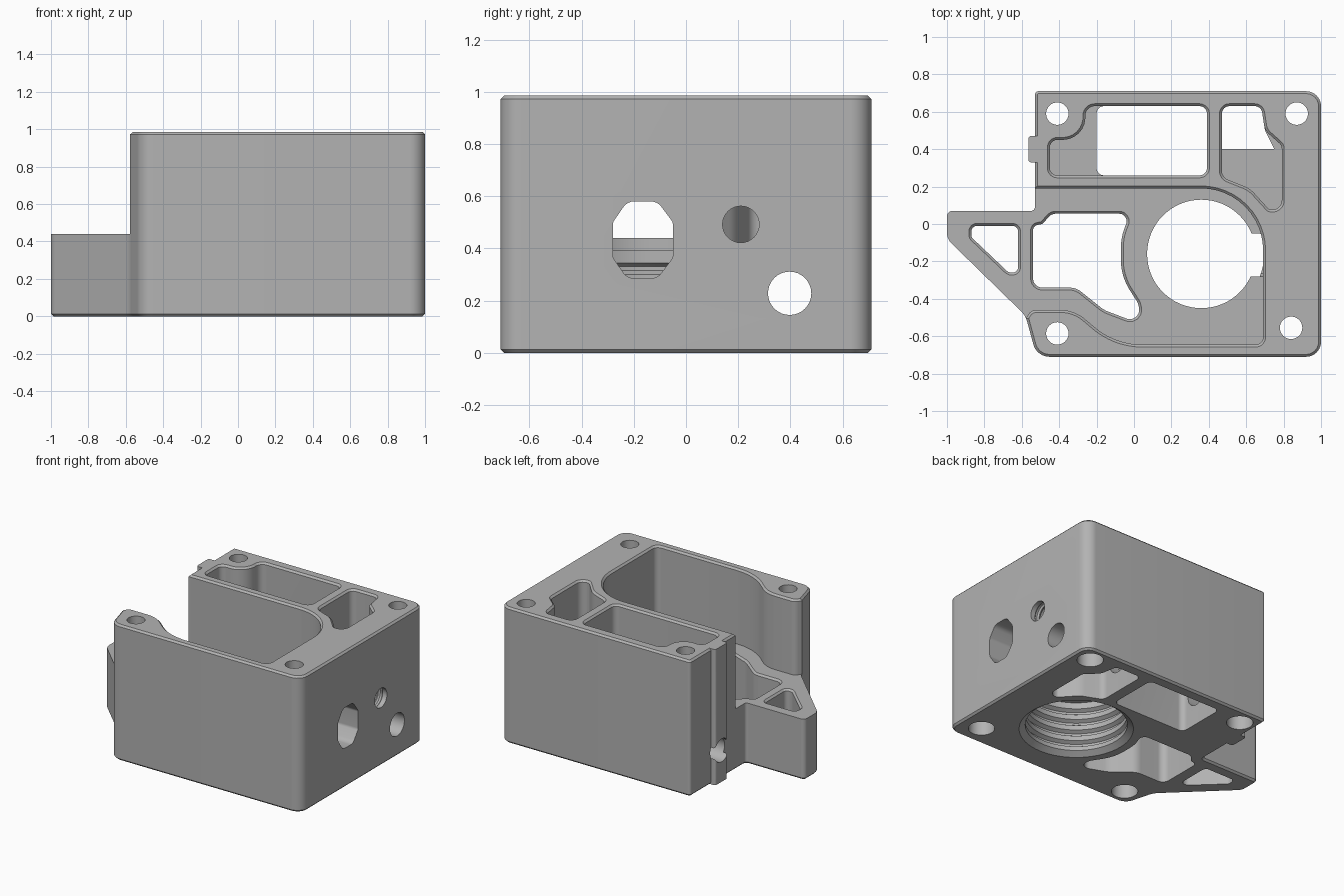
import bpy, bmesh, math
from mathutils import Vector

if "Cube" in bpy.data.objects:
    bpy.data.objects.remove(bpy.data.objects["Cube"], do_unlink=True)

HEIGHT, FLOOR, EDGE = .985, .44, .013
BELOW, ABOVE = -.1, 1.1


def rounded(corners, steps=8):
    """Polygon from (x, y, radius) corners, each one filleted."""
    points = []
    count = len(corners)
    for i, (x, y, radius) in enumerate(corners):
        p = Vector((x, y))
        before = (Vector(corners[i - 1][:2]) - p).normalized()
        after = (Vector(corners[(i + 1) % count][:2]) - p).normalized()
        half = before.angle(after) / 2
        if radius == 0 or half > math.radians(89):
            points.append(p)
            continue
        reach = radius / math.tan(half)
        centre = p + (before + after).normalized() * radius / math.sin(half)
        start, end = p + before * reach - centre, p + after * reach - centre
        for s in range(steps + 1):
            points.append(centre + start.lerp(end, s / steps).normalized() * radius)
    return points


def circle(x, y, radius, sides=48):
    turn = math.tau / sides
    return [Vector((x + radius * math.cos(i * turn), y + radius * math.sin(i * turn)))
            for i in range(sides)]


def grown(points, amount):
    """Offset a counter-clockwise polygon outward."""
    result = []
    for i, p in enumerate(points):
        a = (p - points[i - 1]).normalized()
        b = (points[(i + 1) % len(points)] - p).normalized()
        na, nb = Vector((a.y, -a.x)), Vector((b.y, -b.x))
        result.append(p + (na + nb) * amount / max(1 + na.dot(nb), .3))
    return result


def prism(name, points, rings, along_x=False):
    """Stack offset copies of a polygon; rings are (height, offset)."""
    area = sum(points[i - 1].cross(p) for i, p in enumerate(points))
    if area < 0:
        points = points[::-1]
    bm = bmesh.new()
    loops = []
    for h, offset in rings:
        ring = grown(points, offset) if offset else points
        loops.append([bm.verts.new((h, p.x, p.y) if along_x else (p.x, p.y, h))
                      for p in ring])
    for low, high in zip(loops, loops[1:]):
        for i in range(len(low)):
            bm.faces.new((low[i - 1], low[i], high[i], high[i - 1]))
    bm.faces.new(loops[0][::-1])
    bm.faces.new(loops[-1])
    bmesh.ops.recalc_face_normals(bm, faces=bm.faces)
    mesh = bpy.data.meshes.new(name)
    bm.to_mesh(mesh)
    bm.free()
    obj = bpy.data.objects.new(name, mesh)
    bpy.context.collection.objects.link(obj)
    return obj


def combine(target, other, operation="DIFFERENCE"):
    mod = target.modifiers.new("combine", "BOOLEAN")
    mod.operation, mod.solver, mod.object = operation, "EXACT", other
    bpy.context.view_layer.objects.active = target
    bpy.ops.object.modifier_apply(modifier=mod.name)
    bpy.data.objects.remove(other, do_unlink=True)


def solid_rings(top):
    return [(0, -EDGE), (EDGE, 0), (top - EDGE, 0), (top, -EDGE)]


def pocket_rings(bottom, top):
    """Pocket whose upper rim is chamfered at the given height."""
    return [(bottom, 0), (top - EDGE, 0), (top, EDGE), (top + .1, EDGE)]


# Outer block with the side tab, and the key rib on the left wall
outline = rounded([(1, .71, .08), (-.53, .71, .02), (-.53, .07, .02), (-1, .07, .03),
                   (-1, -.08, .08), (-.58, -.49, .12), (-.52, -.71, .09), (1, -.71, .08)])
housing = prism("housing", outline, solid_rings(HEIGHT))
rib = rounded([(-.565, .33, .015), (-.5, .33, 0), (-.5, .47, 0), (-.565, .47, .015)])
combine(housing, prism("rib", rib, [(0, 0), (HEIGHT, 0)]), "UNION")

# Large recess, open on the tab side
recess = rounded([(-1.2, .19, 0), (.69, .19, .33), (.69, -.645, .04), (-.1, -.645, .4),
                  (-.32, -.46, .2), (-.55, -.46, .05), (-.6, -.54, 0), (-1.2, -.6, 0)], 14)
combine(housing, prism("recess", recess, pocket_rings(FLOOR, HEIGHT)))

# Bearing bore: lip on top, threaded wall, flared mouth below
bore = [(BELOW, .085), (0, .085), (.03, .045)]
for i in range(4):
    z = .06 + i * .08
    bore += [(z, .045), (z + .015, .07), (z + .03, .07), (z + .045, .045)]
bore += [(.39, .045), (.39, 0), (.6, 0)]
combine(housing, prism("bore", circle(.36, -.16, .29, 64), bore))

# Openings through the recess floor and the tab
floor_opening = rounded([(-.54, -.01, .03), (-.54, -.34, .05), (-.31, -.34, .1),
                         (-.16, -.46, .15), (.05, -.54, .05), (.02, -.42, .05),
                         (-.07, -.28, .3), (-.07, -.07, .3), (-.02, .055, .04),
                         (-.44, .055, .05), (-.49, 0, .02)])
tab_opening = rounded([(-.62, -.01, .03), (-.87, -.01, .03), (-.87, -.07, .03),
                       (-.67, -.26, .04), (-.62, -.26, .03)])
for shape in (floor_opening, tab_opening):
    combine(housing, prism("opening", shape, pocket_rings(BELOW, FLOOR)))

# Rear pocket: shelf at its left end, open below
rear = rounded([(-.45, .26, .04), (.39, .26, .04), (.39, .63, .04),
                (-.26, .63, .05), (-.26, .45, .12), (-.45, .45, .04)])
rear_through = rounded([(-.2, .26, .04), (.39, .26, .04), (.39, .63, .04), (-.2, .63, .04)])
combine(housing, prism("rear_pocket", rear, pocket_rings(.37, HEIGHT)))
combine(housing, prism("rear_through", rear_through, [(BELOW, 0), (.5, 0)]))

# Corner pocket: shelf in its front half, hollow beneath
corner = rounded([(.47, .63, .04), (.68, .63, .04), (.7, .5, .08), (.79, .42, .04),
                  (.79, .06, .05), (.72, .08, .02), (.62, .19, .15), (.47, .25, .05)])
corner_through = rounded([(.47, .63, .04), (.68, .63, .04), (.7, .5, .08),
                          (.75, .4, 0), (.47, .4, 0)])
combine(housing, prism("corner_pocket", corner, pocket_rings(.37, HEIGHT)))
combine(housing, prism("corner_hollow", corner, [(BELOW, 0), (.31, 0)]))
combine(housing, prism("corner_through", corner_through, [(.2, 0), (.5, 0)]))

# Counterbored bolt holes
for x, y in ((-.41, .59), (.87, .59), (-.41, -.585), (.84, -.555)):
    combine(housing, prism("bolt_hole", circle(x, y, .06, 32),
                           [(BELOW, .027), (.12, .027), (.12, 0), (ABOVE, 0)]))

# Side wall: window, long cross hole and threaded port
window = rounded([(-.28, .365, .03), (-.28, .5, .03), (-.225, .58, .05), (-.11, .58, .05),
                  (-.05, .5, .03), (-.05, .365, .03), (-.11, .285, .05), (-.225, .285, .05)], 4)
combine(housing, prism("window", window, [(.62, 0), (ABOVE, 0)], True))
combine(housing, prism("cross_hole", circle(.397, .228, .083, 32),
                       [(-.7, 0), (ABOVE, 0)], True))
port = [(.7, 0), (.81, 0)]
for i in range(4):
    x = .82 + i * .04
    port += [(x, .01), (x + .015, .01), (x + .025, 0), (x + .03, 0)]
port += [(ABOVE, 0)]
combine(housing, prism("port", circle(.21, .492, .07, 32), port, True))

# Single grey finish
grey = bpy.data.materials.new("machined grey")
grey.use_nodes = True
colour = (.45, .45, .45, 1)
grey.diffuse_color = colour
grey.node_tree.nodes["Principled BSDF"].inputs["Base Color"].default_value = colour
housing.data.materials.clear()
housing.data.materials.append(grey)

bpy.ops.object.select_all(action="DESELECT")
housing.select_set(True)
bpy.context.view_layer.objects.active = housing
bpy.ops.object.shade_smooth_by_angle(angle=math.radians(30))
